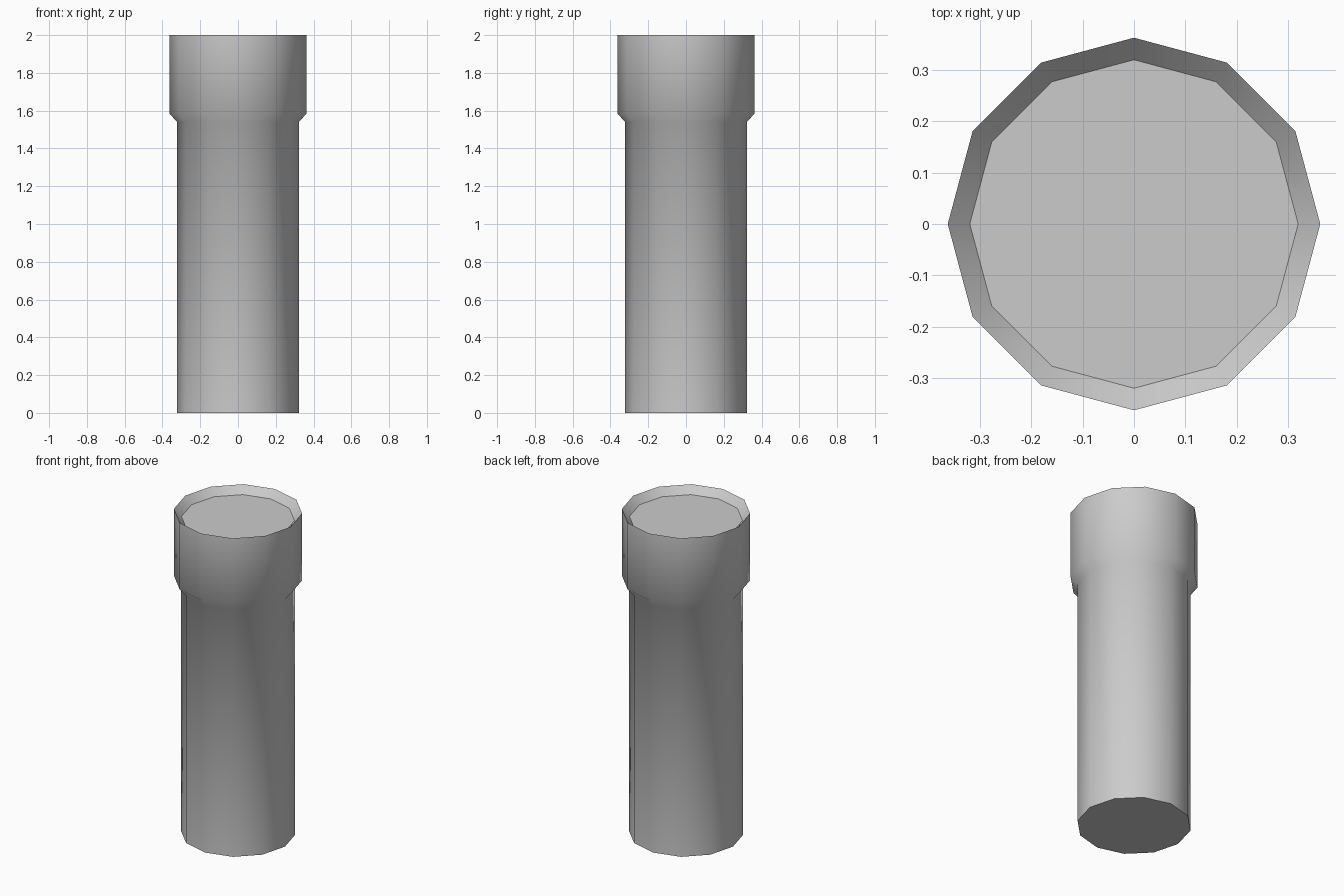
import bpy, bmesh, math

if "Cube" in bpy.data.objects:
    bpy.data.objects.remove(bpy.data.objects["Cube"])

SIDES = 12


def make_object(name, bm):
    bmesh.ops.recalc_face_normals(bm, faces=bm.faces)
    mesh = bpy.data.meshes.new(name)
    bm.to_mesh(mesh)
    bm.free()
    obj = bpy.data.objects.new(name, mesh)
    bpy.context.collection.objects.link(obj)
    return obj


def ring(bm, radius, z):
    step = math.tau / SIDES
    return [bm.verts.new((radius * math.cos(i * step), radius * math.sin(i * step), z))
            for i in range(SIDES)]


# Closed pipe body: shaft, flared collar, inward-sloping lip and end disc
profile = [(0.323, 0.0), (0.323, 1.54), (0.363, 1.585), (0.363, 2.0), (0.32, 1.955)]
bm = bmesh.new()
rings = [ring(bm, r, z) for r, z in profile]
for low, high in zip(rings, rings[1:]):
    for i in range(SIDES):
        j = (i + 1) % SIDES
        bm.faces.new((low[i], low[j], high[j], high[i]))
bm.faces.new(rings[0][::-1])
end_disc = bm.faces.new(rings[-1])
pipe = make_object("pipe_with_collar", bm)

# Smooth sides, crisp rim and end discs
bpy.context.view_layer.objects.active = pipe
pipe.select_set(True)
bpy.ops.object.shade_smooth_by_angle(angle=math.radians(46))
for poly in pipe.data.polygons:
    if len(poly.vertices) == SIDES:
        poly.use_smooth = False
